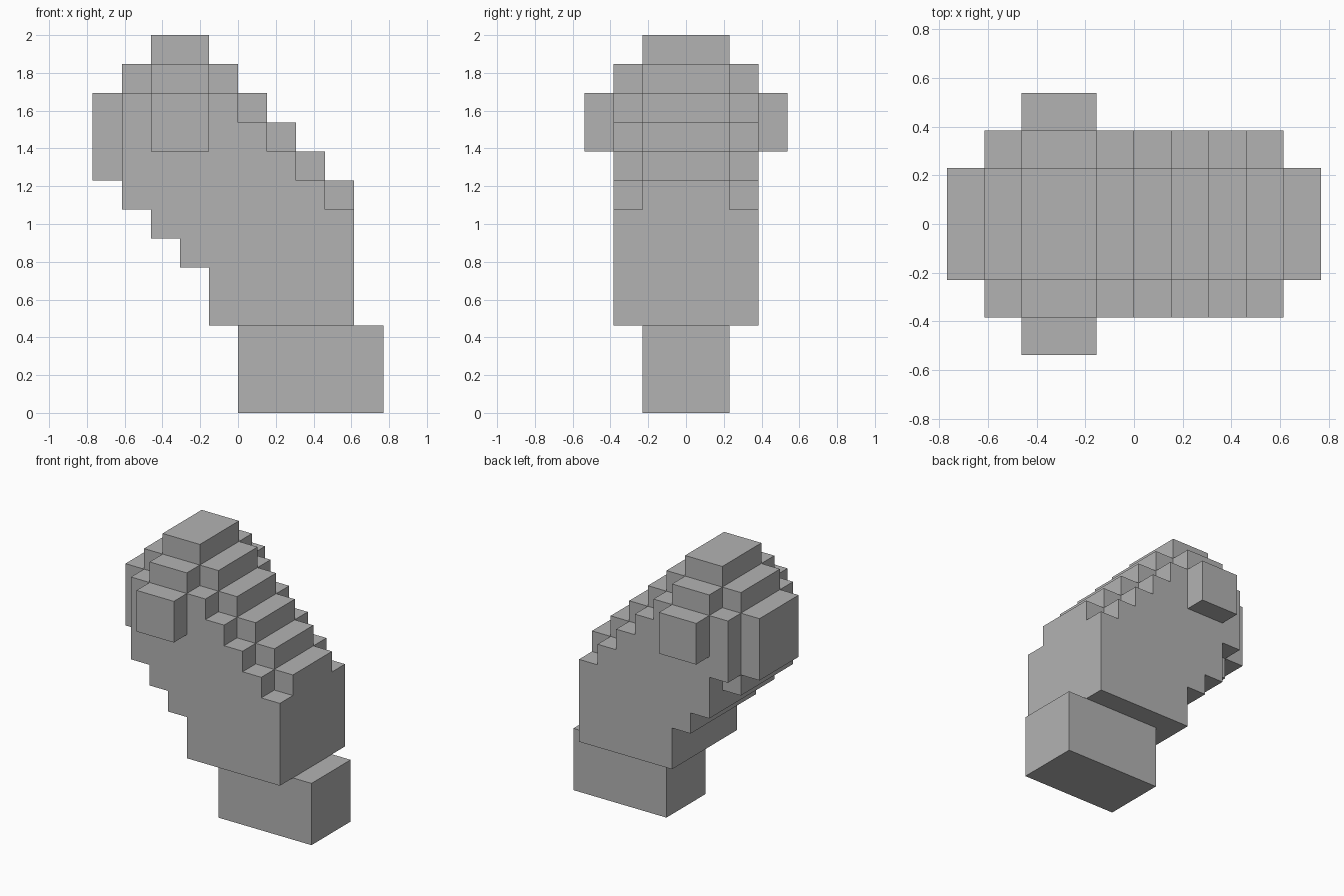
import bpy
import bmesh

cube = bpy.data.objects.get("Cube")
if cube:
    bpy.data.objects.remove(cube, do_unlink=True)

U = 2 / 13  # size of one block

grey = bpy.data.materials.new("plain grey")
grey.use_nodes = True
color = (0.45, 0.45, 0.45, 1)
grey.diffuse_color = color
grey.node_tree.nodes["Principled BSDF"].inputs["Base Color"].default_value = color


def stepped_outline(start, bottoms, tops):
    """Outline of unit-wide columns standing side by side, in blocks."""
    lower, upper = [], []
    for i, (low, high) in enumerate(zip(bottoms, tops)):
        x = start + i
        lower += [(x, low), (x + 1, low)]
        upper += [(x, high), (x + 1, high)]
    points = lower + upper[::-1]
    # Keep only the true corners
    corners = []
    for i, p in enumerate(points):
        a, b = points[i - 1], points[(i + 1) % len(points)]
        straight = (a[0] == p[0] == b[0]) or (a[1] == p[1] == b[1])
        if not straight and p != a:
            corners.append(p)
        elif p != a and p == b:
            # A doubled point is a level run between equal columns
            continue
    return corners


def slab(name, outline, y0, y1):
    """Extrude an x-z outline from y0 to y1."""
    bm = bmesh.new()
    face = bm.faces.new([bm.verts.new((x * U, y0 * U, z * U)) for x, z in outline])
    new = bmesh.ops.extrude_face_region(bm, geom=[face])["geom"]
    moved = [v for v in new if isinstance(v, bmesh.types.BMVert)]
    bmesh.ops.translate(bm, verts=moved, vec=(0, (y1 - y0) * U, 0))
    bmesh.ops.recalc_face_normals(bm, faces=bm.faces)
    mesh = bpy.data.meshes.new(name)
    bm.to_mesh(mesh)
    bm.free()
    mesh.materials.append(grey)
    obj = bpy.data.objects.new(name, mesh)
    bpy.context.collection.objects.link(obj)
    return obj


def box(x0, x1, z0, z1):
    return [(x0, z0), (x1, z0), (x1, z1), (x0, z1)]


# Foot block
slab("foot", box(0, 5, 0, 3), -1.5, 1.5)

# Leaning stepped body: the middle is taller than its sides
slab("body_core", stepped_outline(-5, [8, 7, 6, 5] + [3] * 5,
                                  [11, 12, 13, 13, 12, 11, 10, 9, 8]), -1.5, 1.5)

# Side layers and knobs; the back layer lacks one lower block
side_tops = [11, 12, 12, 11, 10, 9, 8, 7]
for side, sign, first in (("front", -1, 7), ("back", 1, 8)):
    bottoms = [first, 6, 5] + [3] * 5
    slab(side + "_body_layer", stepped_outline(-4, bottoms, side_tops),
         sign * 1.5, sign * 2.5)
    slab(side + "_knob", box(-3, -1, 9, 11), sign * 2.5, sign * 3.5)
